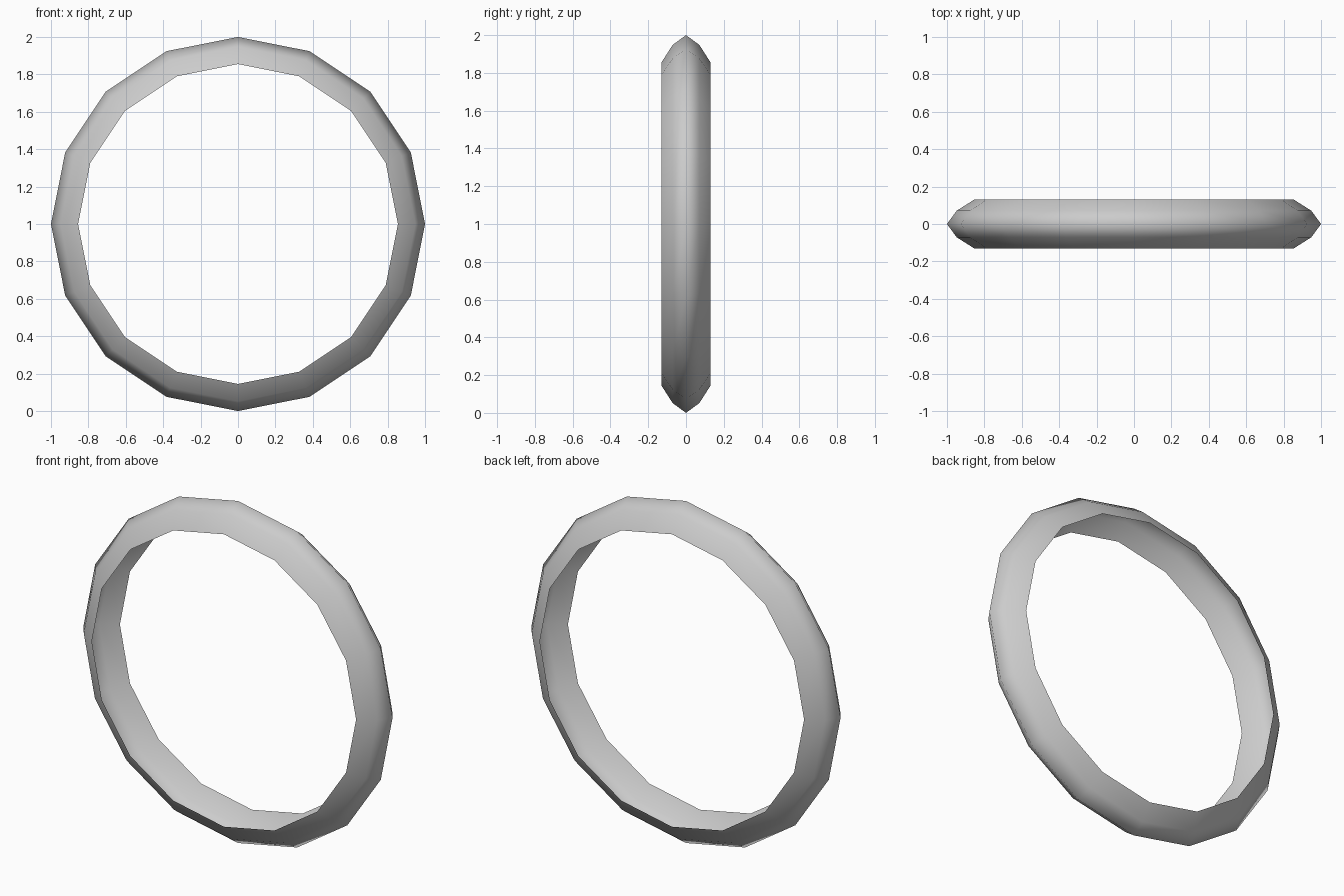
import bpy, bmesh, math

if "Cube" in bpy.data.objects:
    bpy.data.objects.remove(bpy.data.objects["Cube"])

SIDES = 16
# Open, curved cross-section of the ring shell: (radius, y)
PROFILE = [(0.855, -0.13), (0.948, -0.071), (1.0, 0.0), (0.948, 0.071), (0.855, 0.13)]

bm = bmesh.new()
rings = []
for i in range(SIDES):
    a = 2 * math.pi * i / SIDES
    rings.append([bm.verts.new((r * math.cos(a), y, 1 + r * math.sin(a))) for r, y in PROFILE])

# Join neighbouring cross-sections into quads, leaving the inside hollow
for i in range(SIDES):
    p, q = rings[i], rings[(i + 1) % SIDES]
    for j in range(len(PROFILE) - 1):
        bm.faces.new((p[j], q[j], q[j + 1], p[j + 1]))
bm.normal_update()
# Make the faces point outwards
if bm.faces[:][0].normal.dot(bm.faces[:][0].calc_center_median() - rings[8][2].co) < 0:
    bmesh.ops.reverse_faces(bm, faces=bm.faces[:])

mesh = bpy.data.meshes.new("ring")
bm.to_mesh(mesh)
bm.free()
ring = bpy.data.objects.new("ring", mesh)
bpy.context.collection.objects.link(ring)

# Smooth shell
bpy.context.view_layer.objects.active = ring
ring.select_set(True)
bpy.ops.object.shade_smooth_by_angle(angle=math.radians(80))
